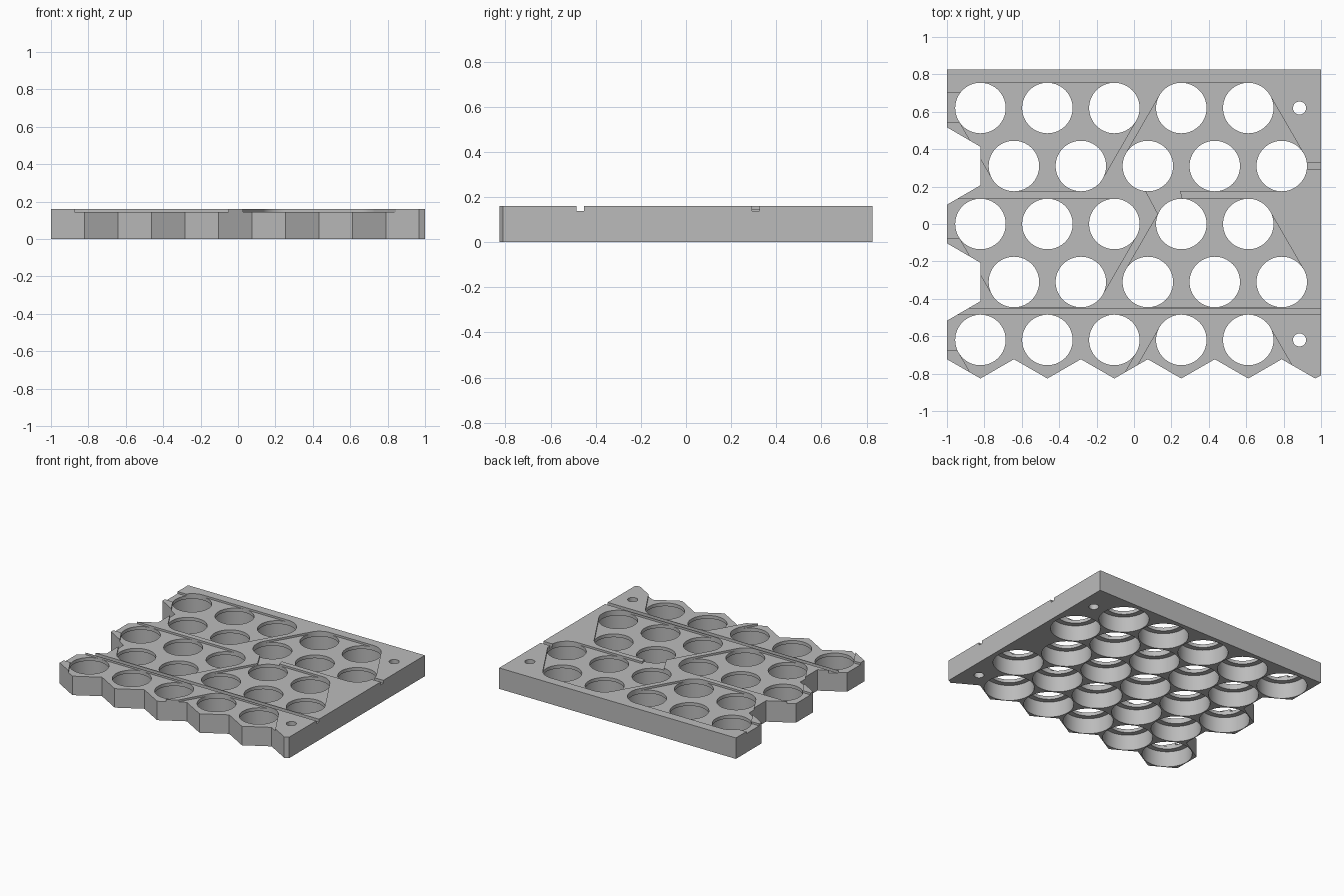
import bpy, bmesh, math
from mathutils.geometry import convex_hull_2d

old = bpy.data.objects.get("Cube")
if old:
    bpy.data.objects.remove(old, do_unlink=True)

PITCH, ROW = 0.358, 0.31
TOP, FLOOR, LEDGE, CHANNEL = 0.16, 0.145, 0.12, 0.138
BORE_R, LIP_R = 0.174, 0.135
APO = PITCH / 2
HALF = 0.103          # half the length of a hexagon side
X0 = -1 + APO

grey = bpy.data.materials.new("grey plastic")
grey.use_nodes = True
grey.diffuse_color = (0.5, 0.5, 0.5, 1)
grey.node_tree.nodes["Principled BSDF"].inputs["Base Color"].default_value = (0.5, 0.5, 0.5, 1)


def centre(row, col):
    return X0 + PITCH * col + (APO if row % 2 else 0), 2 * ROW - ROW * row


def ring(c, r, n, start=0.0):
    return [(c[0] + r * math.cos(start + math.tau * i / n),
             c[1] + r * math.sin(start + math.tau * i / n)) for i in range(n)]


def box(x0, x1, y0, y1):
    return [(x0, y0), (x1, y0), (x1, y1), (x0, y1)]


def prisms(name, outlines, z0, z1):
    """One object holding a straight prism for every outline."""
    bm = bmesh.new()
    for pts in outlines:
        low = [bm.verts.new((x, y, z0)) for x, y in pts]
        high = [bm.verts.new((x, y, z1)) for x, y in pts]
        bm.faces.new(low)
        bm.faces.new(high)
        for i in range(len(pts)):
            j = (i + 1) % len(pts)
            bm.faces.new((low[i], low[j], high[j], high[i]))
    bmesh.ops.recalc_face_normals(bm, faces=bm.faces)
    me = bpy.data.meshes.new(name)
    bm.to_mesh(me)
    bm.free()
    me.materials.append(grey)
    ob = bpy.data.objects.new(name, me)
    bpy.context.collection.objects.link(ob)
    return ob


def group(cells):
    """Shallow pocket that wraps a group of cells."""
    pts = [p for rc in cells for p in ring(centre(*rc), LIP_R - 0.0005, 6, math.pi / 6)]
    return [tuple(pts[i]) for i in convex_hull_2d(pts)]


# Plate outline: straight back and left side, hexagon steps on the other two
outline = [(1, 0.826), (-1, 0.826)]
for row in range(5):
    y = centre(row, 0)[1]
    x = X0 if row % 2 else -1
    if row:
        outline.append((x, y + HALF))
    outline.append((x, y - HALF))
for col in range(6):
    x, y = centre(4, col)
    outline.append((x, y - 2 * HALF))
    if col < 5:
        outline.append((x + APO, y - HALF))
outline.append((1, -0.81))
holder = prisms("cell_holder_plate", [outline], 0, TOP)

# Cell bores from below, with a narrower lip on top, and two screw holes
cells = [centre(r, c) for r in range(5) for c in range(5)]
bores = prisms("bore_cutter", [ring(c, BORE_R, 64) for c in cells], -0.1, LEDGE)
lips = prisms("lip_cutter", [ring(c, LIP_R, 64) for c in cells], 0.06, 0.3)
screws = prisms("screw_cutter", [ring((0.885, s * 0.62), 0.035, 32) for s in (1, -1)], -0.1, 0.3)

# Strip pockets: a left and a right group for each pair of rows
pockets = []
for r in (0, 2, 4):
    pockets.append(group([(r, 0), (r, 2), (r + 1, 0), (r + 1, 1)]))
    pockets.append(group([(r, 3), (r, 4), (r + 1, 2), (r + 1, 4)]))
pockets += [box(-1.1, X0, 0.545, 0.70), box(-1.1, X0, -0.075, 0.134),
            box(-1.1, X0, -0.675, -0.486),
            [(0.05, 0.2), (0.13, 0.05), (0.26, 0.12), (0.24, 0.2)]]
recess = prisms("pocket_cutter", pockets, FLOOR, 0.3)

# Wire channels
channels = prisms("channel_cutter", [box(-1.1, 1.1, -0.484, -0.451),
                                     box(0.88, 1.1, 0.293, 0.325)], CHANNEL, 0.3)

cutters = [recess, channels, bores, lips, screws]
for cutter in cutters:
    cutter.hide_render = True
    mod = holder.modifiers.new(cutter.name, 'BOOLEAN')
    mod.operation = 'DIFFERENCE'
    mod.solver = 'EXACT'
    mod.use_self = cutter is recess
    mod.object = cutter

deps = bpy.context.evaluated_depsgraph_get()
result = bpy.data.meshes.new_from_object(holder.evaluated_get(deps))
holder.modifiers.clear()
holder.data = result
for cutter in cutters:
    bpy.data.objects.remove(cutter, do_unlink=True)

bpy.ops.object.select_all(action='DESELECT')
holder.select_set(True)
bpy.context.view_layer.objects.active = holder
bpy.ops.object.shade_smooth_by_angle(angle=math.radians(25))
